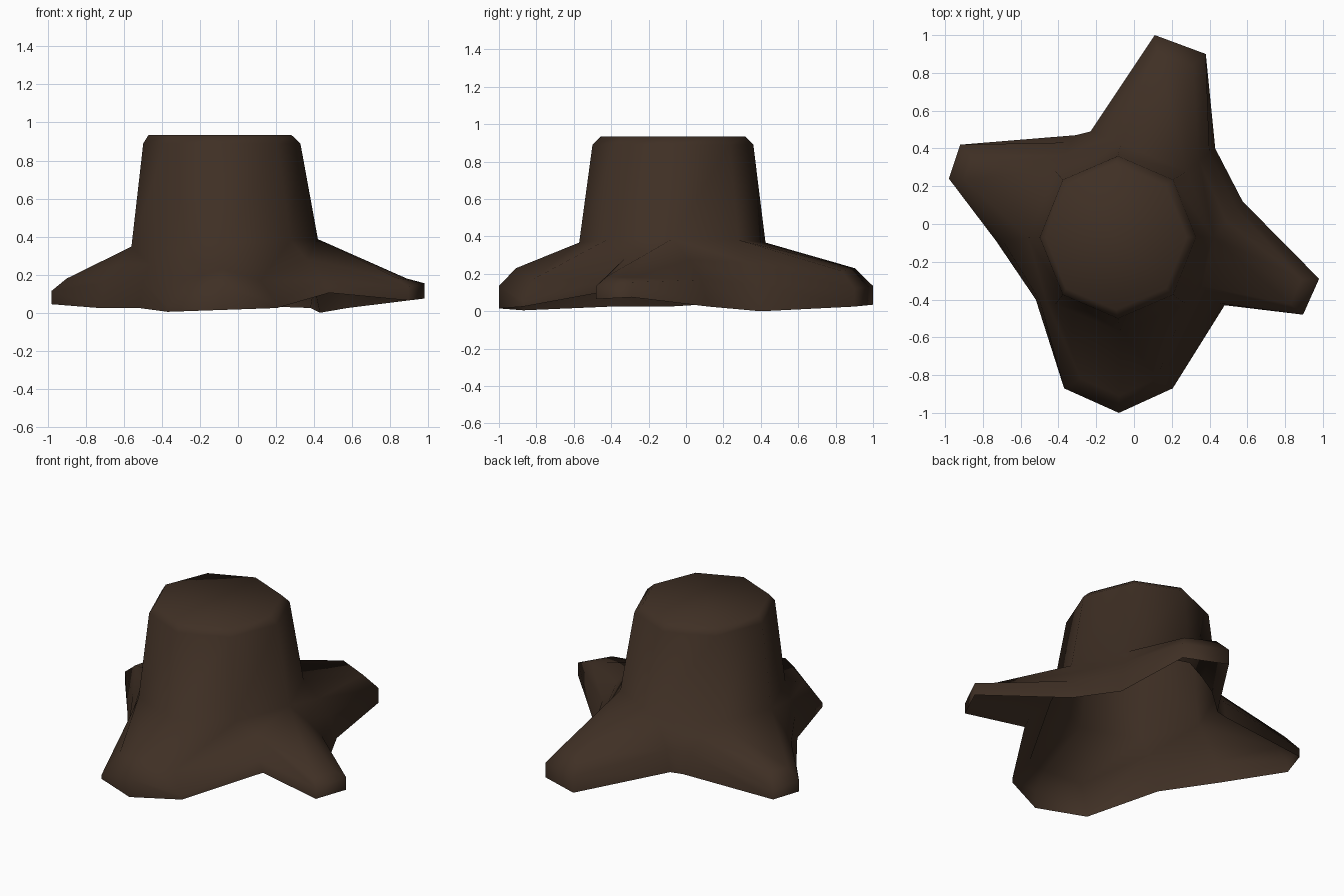
import bpy, bmesh, math
from mathutils import Vector

if "Cube" in bpy.data.objects:
    bpy.data.objects.remove(bpy.data.objects["Cube"])

bark = bpy.data.materials.new("dark brown bark")
bark.diffuse_color = (0.050, 0.029, 0.018, 1)
bark.use_nodes = True
bark.node_tree.nodes["Principled BSDF"].inputs["Base Color"].default_value = bark.diffuse_color

bm = bmesh.new()

# Octagonal trunk rings: (centre x, centre y, radius x, radius y, z)
levels = [(-0.07, -0.073, 0.49, 0.498, 0.37),
          (-0.085, -0.07, 0.413, 0.43, 0.89),
          (-0.095, -0.07, 0.375, 0.385, 0.935)]
rings = []
for n, (cx, cy, rx, ry, z) in enumerate(levels):
    ring = []
    for k in range(8):
        a = math.radians(45 * k)
        x, y = cx + rx * math.cos(a), cy + ry * math.sin(a)
        ring.append(bm.verts.new((x, y, z + (0.04 * x if n == 0 else 0))))
    rings.append(ring)
for low, high in zip(rings, rings[1:]):
    for k in range(8):
        j = (k + 1) % 8
        bm.faces.new((low[k], low[j], high[j], high[k]))
bm.faces.new(rings[-1])

# Middle of each root tip
back, right, front, left = (0.24, 0.95), (0.94, -0.38), (-0.08, -0.93), (-0.95, 0.33)

# Root outline, clockwise: x, y, ground z, trunk corner joined,
# and for root tips the shoulder height, top height and root (None in the valleys)
outline = [
    (0.11, 1.00, 0.035, 2, (0.135, 0.23, back)),
    (0.38, 0.90, 0.025, 1, (0.12, 0.215, back)),
    (0.43, 0.40, 0.0, 1, None),
    (0.575, 0.12, 0.025, 0, None),
    (0.98, -0.29, 0.075, 0, (0.155, 0.18, right)),
    (0.895, -0.48, 0.065, 0, (0.135, 0.185, right)),
    (0.48, -0.43, 0.105, 7, ((0.45, -0.42, 0.17), (0.36, -0.33, 0.28))),
    (0.205, -0.87, 0.025, 7, (0.05, 0.17, front)),
    (-0.08, -1.00, 0.015, 6, (0.135, 0.23, front)),
    (-0.37, -0.87, 0.005, 5, (0.035, 0.17, front)),
    (-0.52, -0.40, 0.025, 5, None),
    (-0.73, -0.09, 0.025, 4, None),
    (-0.98, 0.24, 0.045, 4, (0.115, 0.18, left)),
    (-0.92, 0.42, 0.045, 3, (0.10, 0.185, left)),
    (-0.31, 0.47, 0.065, 3, None),
    (-0.23, 0.49, 0.065, 2, None),
]


def column(x, y, z, corner, tip):
    """Vertices from the ground up to the trunk for one outline point."""
    base = Vector((x, y, z))
    top = rings[0][corner]
    if tip and len(tip) == 3:
        mid = Vector((x, y, tip[0]))
        inner = base.lerp(Vector((*tip[2], 0)), 0.25)
        inner = inner.lerp(Vector((-0.07, -0.07, 0)), 0.08)
        inner.z = tip[1]
    elif tip:
        mid, inner = map(Vector, tip)
    else:
        mid = base.lerp(top.co, 0.2) + Vector((0, 0, 0.07))
        inner = base.lerp(top.co, 0.55) + Vector((0, 0, 0.05))
    return [bm.verts.new(p) for p in (base, mid, inner)] + [top]


# Flared roots, open underneath
cols = [column(*p) for p in outline]
for i, a in enumerate(cols):
    b = cols[(i + 1) % len(cols)]
    for k in range(3):
        loop = list(dict.fromkeys((a[k], a[k + 1], b[k + 1], b[k])))
        bm.faces.new(loop)

# Bridge the trunk edge left open above the front right valley
tip_top, valley_top = cols[5][2], cols[6][2]
gap = [e for e in bm.edges if e.is_boundary and min(v.co.z for v in e.verts) > 0.3]
if gap:
    bmesh.ops.holes_fill(bm, edges=gap)

# Soft shading over the whole bark surface
for f in bm.faces:
    f.smooth = True

mesh = bpy.data.meshes.new("tree_stump")
bm.to_mesh(mesh)
bm.free()
mesh.materials.append(bark)
stump = bpy.data.objects.new("tree_stump", mesh)
bpy.context.collection.objects.link(stump)
